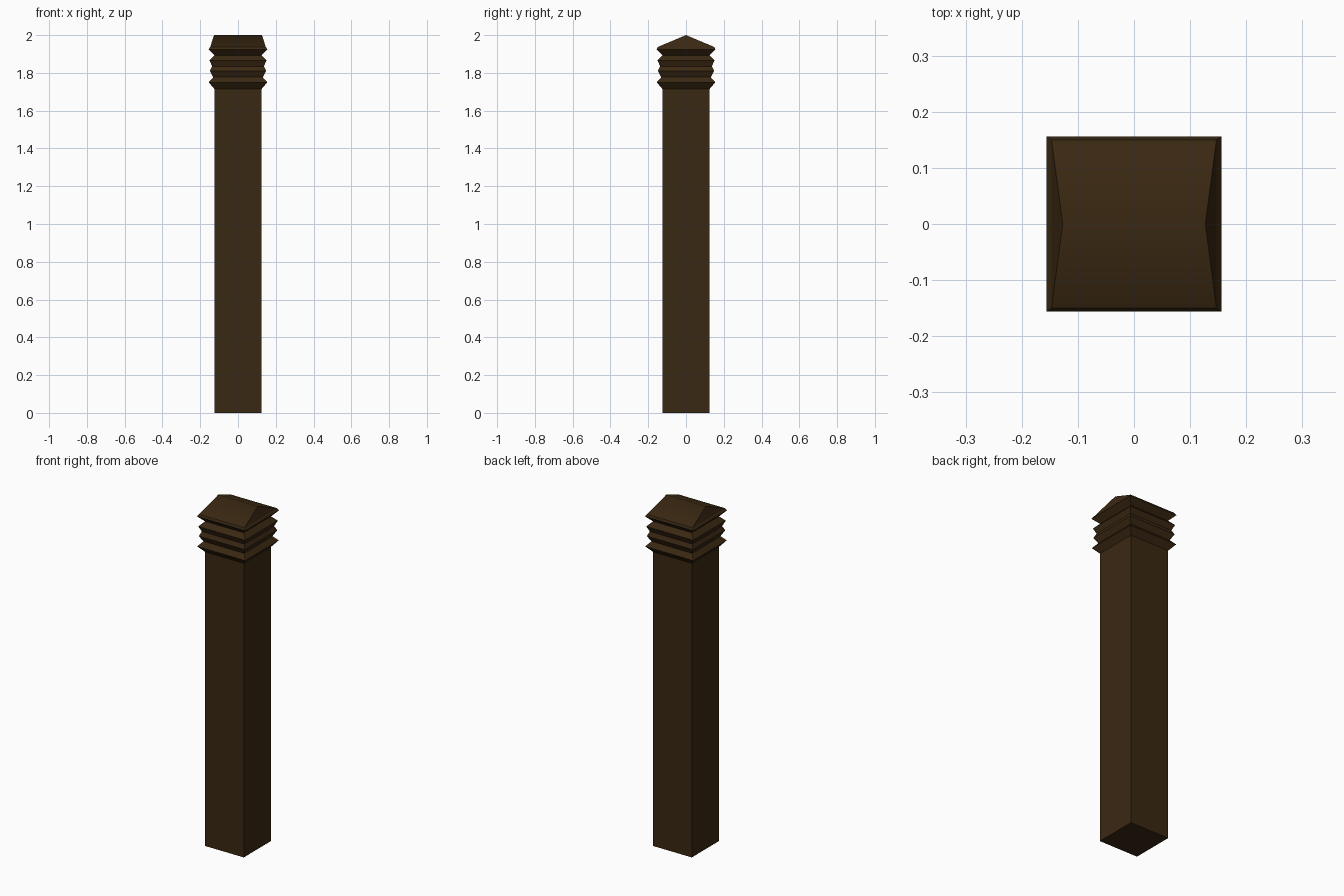
import bpy, bmesh

if "Cube" in bpy.data.objects:
    bpy.data.objects.remove(bpy.data.objects["Cube"])

wood = bpy.data.materials.new("dark brown wood")
wood.diffuse_color = (0.042, 0.021, 0.006, 1)
wood.use_nodes = True
wood.node_tree.nodes["Principled BSDF"].inputs["Base Color"].default_value = wood.diffuse_color


def finish(name, bm):
    bmesh.ops.recalc_face_normals(bm, faces=bm.faces)
    me = bpy.data.meshes.new(name)
    bm.to_mesh(me)
    bm.free()
    me.materials.append(wood)
    ob = bpy.data.objects.new(name, me)
    bpy.context.collection.objects.link(ob)
    return ob


def square(bm, hx, hy, z):
    return [bm.verts.new((sx * hx, sy * hy, z))
            for sx, sy in ((-1, -1), (1, -1), (1, 1), (-1, 1))]


def bridge(bm, a, b):
    for i in range(4):
        j = (i + 1) % 4
        bm.faces.new((a[i], a[j], b[j], b[i]))


# Square shaft
bm = bmesh.new()
low, high = square(bm, 0.125, 0.125, 0), square(bm, 0.125, 0.125, 1.715)
bm.faces.new(low)
bridge(bm, low, high)
finish("post_shaft", bm)

# Carved cap: zigzag square rings (half width, height)
profile = [(0.125, 1.715), (0.155, 1.75), (0.131, 1.777), (0.149, 1.81),
           (0.137, 1.835), (0.151, 1.866), (0.125, 1.893), (0.156, 1.925)]
bm = bmesh.new()
rings = [square(bm, h, h, z) for h, z in profile]
rings.append(square(bm, 0.147, 0.150, 1.937))
for a, b in zip(rings, rings[1:]):
    bridge(bm, a, b)

# Ridged roof on top, softly shaded across the ridge
c = rings[-1]
left = bm.verts.new((-0.127, 0, 2))
right = bm.verts.new((0.127, 0, 2))
for slope in ((c[0], c[1], right, left), (c[2], c[3], left, right)):
    bm.faces.new(slope).smooth = True
bm.faces.new((c[1], c[2], right))
bm.faces.new((c[3], c[0], left))
finish("post_cap", bm)
